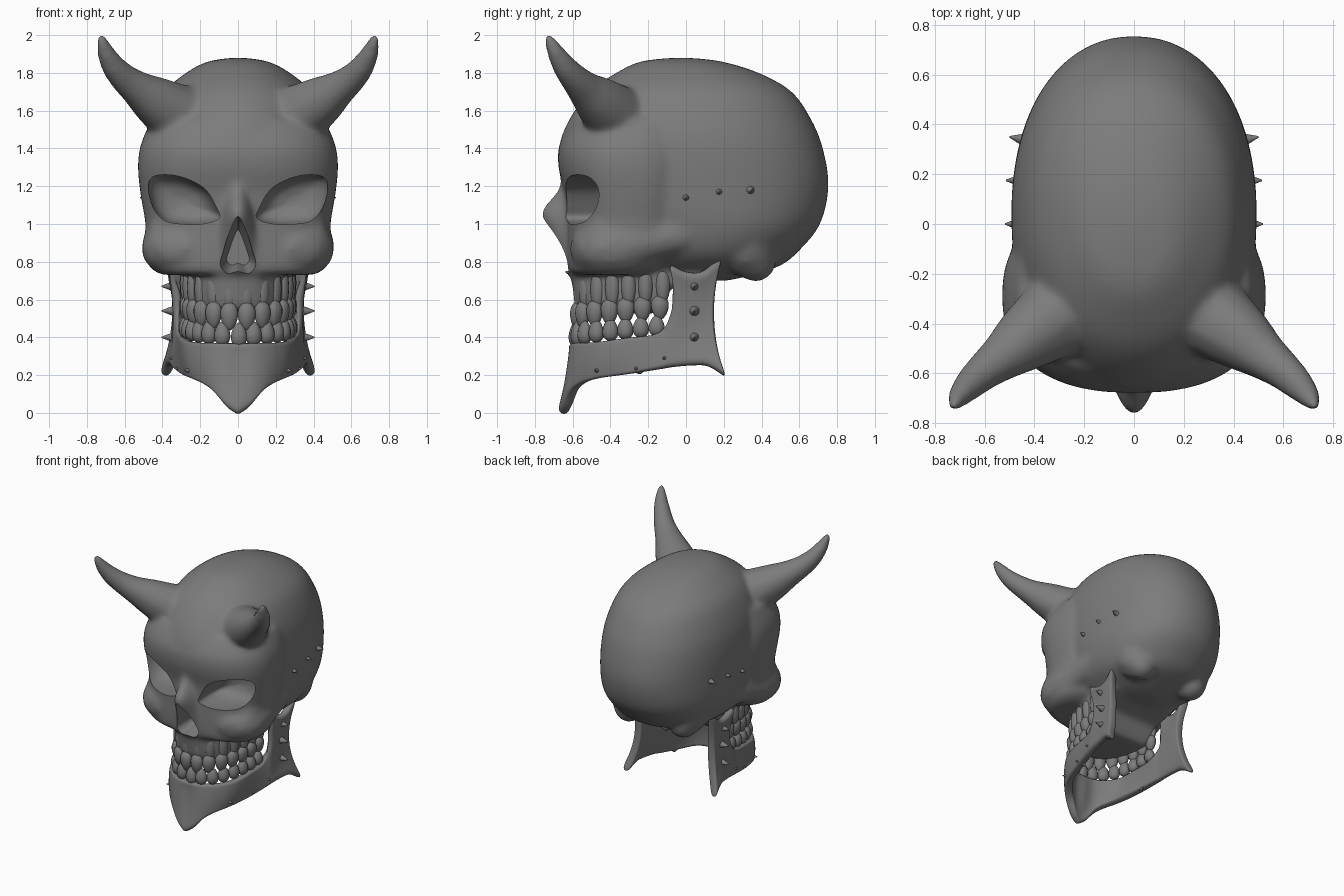
import bpy, bmesh, math
from mathutils import Vector, Matrix

if "Cube" in bpy.data.objects:
    bpy.data.objects.remove(bpy.data.objects["Cube"])

bone = bpy.data.materials.new("dark_bone")
bone.diffuse_color = (.2, .2, .2, 1)
bone.use_nodes = True
bone.node_tree.nodes["Principled BSDF"].inputs["Base Color"].default_value = bone.diffuse_color


def spline(rows, n, closed=False):
    """Catmull-Rom interpolation through tuples of numbers."""
    k, out = len(rows), []
    get = (lambda i: rows[i % k]) if closed else (lambda i: rows[max(0, min(k - 1, i))])
    for i in range(k if closed else k - 1):
        for j in range(n):
            t = j / n
            out.append(tuple(0.5 * (2*b + (c-a)*t + (2*a-5*b+4*c-d)*t*t + (3*b-a-3*c+d)*t**3)
                             for a, b, c, d in zip(get(i-1), get(i), get(i+1), get(i+2))))
    return out if closed else out + [tuple(rows[-1])]


def loft(bm, rings):
    vs = [[bm.verts.new(p) for p in r] for r in rings]
    m = len(vs[0])
    for a, b in zip(vs, vs[1:]):
        for i in range(m):
            bm.faces.new((a[i], a[(i+1) % m], b[(i+1) % m], b[i]))
    bm.faces.new(vs[0])
    bm.faces.new(vs[-1])


def power(v, e):
    return math.copysign(abs(v) ** (2 / e), v)


def oval(z, yf, yb, w, e=2.4, n=64):
    c, h = (yf + yb) / 2, (yb - yf) / 2
    return [(w * power(math.cos(a), e), c + h * power(math.sin(a), e), z)
            for a in (2 * math.pi * i / n for i in range(n))]


def arch(z, yf, yb, w, e=2.4, n=40):
    return [(w * power(math.sin(a), e), yb - (yb - yf) * power(math.cos(a), e), z)
            for a in (math.pi * (i / n - 0.5) for i in range(n + 1))]


def chain(bm, pts, n=8):
    """Mirrored row of overlapping balls (x, y, z, radius)."""
    for x, y, z, r in spline(pts, n):
        for s in (1, -1):
            bmesh.ops.create_icosphere(bm, subdivisions=2, radius=r,
                                       matrix=Matrix.Translation((s * x, y, z)))


def make(name, bm):
    bmesh.ops.recalc_face_normals(bm, faces=bm.faces)
    me = bpy.data.meshes.new(name)
    bm.to_mesh(me)
    bm.free()
    ob = bpy.data.objects.new(name, me)
    bpy.context.collection.objects.link(ob)
    return ob


def finish(ob, angle=40):
    bpy.ops.object.select_all(action='DESELECT')
    ob.select_set(True)
    bpy.context.view_layer.objects.active = ob
    if ob.modifiers:
        bpy.ops.object.convert(target='MESH')
    ob.data.materials.clear()
    ob.data.materials.append(bone)
    bpy.ops.object.shade_smooth_by_angle(angle=math.radians(angle))


# Skull: braincase
bm = bmesh.new()
case = [(.70, -.28, .22, .12), (.725, -.35, .33, .24), (.78, -.40, .50, .35), (.86, -.45, .60, .43),
        (1.0, -.50, .71, .475), (1.2, -.64, .755, .49), (1.4, -.67, .725, .49), (1.55, -.62, .665, .46),
        (1.7, -.51, .56, .39), (1.8, -.37, .385, .275), (1.86, -.24, .19, .16), (1.88, -.07, .02, .03)]
loft(bm, [oval(*r, e=2.15) for r in spline(case, 5)])
# Face mass
face = [(.73, -.605, -.20, .40), (.77, -.625, -.10, .465), (.88, -.63, 0, .495), (1.0, -.63, .06, .49),
        (1.15, -.64, .08, .515), (1.3, -.675, .10, .53), (1.42, -.67, .10, .515), (1.55, -.60, .1, .46)]
loft(bm, [oval(*r) for r in spline(face, 5)])
# Upper jaw with sloping palate, and nose bone
loft(bm, [arch(*r) for r in ((.525, -.555, -.16, .25), (.565, -.585, -.13, .275), (.66, -.60, -.08, .288),
                             (.72, -.61, .1, .30), (.80, -.63, .1, .31))])
nose = [(1.25, -.65, -.45, .07), (1.16, -.695, -.45, .085), (1.06, -.77, -.45, .105),
        (.95, -.725, -.45, .135), (.84, -.68, -.45, .16), (.74, -.645, -.45, .18)]
loft(bm, [arch(*r, e=1.8) for r in spline(nose, 5)])
# Brows, cheekbones, mastoids, horns
chain(bm, [(.12, -.60, 1.20, .045), (.26, -.585, 1.295, .055), (.43, -.42, 1.30, .08)])
chain(bm, [(.28, -.495, .87, .125), (.36, -.44, .87, .14), (.385, -.33, .88, .13),
           (.38, -.18, .91, .11), (.36, 0, .95, .11)])
chain(bm, [(.36, -.42, .94, .125), (.37, -.30, .97, .12)])
chain(bm, [(.24, .31, .89, .17), (.235, .37, .80, .11)])
chain(bm, [(.30, -.365, 1.565, .175), (.42, -.45, 1.64, .14), (.515, -.525, 1.705, .103),
           (.595, -.585, 1.765, .082), (.655, -.64, 1.83, .068), (.70, -.69, 1.91, .05),
           (.723, -.727, 1.982, .028)])
skull = make("skull", bm)

# Cutter for eye sockets and nasal opening
bm = bmesh.new()
eye = spline([(.10, 1.03), (.115, 1.09), (.17, 1.18), (.26, 1.235), (.36, 1.26), (.45, 1.25),
              (.475, 1.19), (.45, 1.09), (.39, 1.02), (.30, 1.0), (.19, 1.0)], 4, True)
depth = [(-1.0, 1)] + spline([(-.46, 1), (-.40, .87), (-.36, .6), (-.34, .2)], 4)
for s in (1, -1):
    loft(bm, [[(s * (.29 + (x - .29) * k), y, 1.12 + (z - 1.12) * k) for x, z in eye] for y, k in depth])
hole = spline([(0, 1.04), (.04, .97), (.075, .87), (.10, .78), (.06, .73), (0, .745),
               (-.06, .73), (-.10, .78), (-.075, .87), (-.04, .97)], 4, True)
loft(bm, [[(x * k, y, .86 + (z - .86) * k) for x, z in hole]
          for y, k in ((-1, 1), (-.66, 1), (-.57, .85), (-.48, .6))])
cutter = make("socket_cutter", bm)
cutter.hide_render = True

m = skull.modifiers.new("fuse", 'REMESH')
m.mode, m.voxel_size, m.use_smooth_shade = 'VOXEL', .014, True
m = skull.modifiers.new("soften", 'SMOOTH')
m.factor, m.iterations = .5, 26
m = skull.modifiers.new("sockets", 'BOOLEAN')
m.operation, m.solver, m.object = 'DIFFERENCE', 'EXACT', cutter
finish(skull)
bpy.data.objects.remove(cutter)

# Lower jaw: columns of top, middle and bottom points from chin to rear corner
cols = [(0, -.59, .37, 0, -.60, .22, 0, -.655, -.01),
        (.09, -.58, .37, .085, -.60, .23, .06, -.63, .03),
        (.18, -.52, .37, .17, -.55, .26, .13, -.585, .125),
        (.25, -.43, .38, .25, -.45, .28, .22, -.48, .18),
        (.28, -.30, .40, .285, -.30, .30, .28, -.30, .205),
        (.295, -.12, .43, .31, -.13, .34, .32, -.14, .23),
        (.315, -.04, .60, .315, -.07, .42, .335, -.08, .24),
        (.34, -.09, .78, .315, -.005, .5, .345, -.03, .245),
        (.345, -.01, .75, .315, .04, .5, .355, .04, .25),
        (.35, .09, .75, .315, .09, .5, .37, .12, .245),
        (.355, .195, .845, .32, .148, .5, .395, .215, .185)]
half = spline(cols, 3)
full = [tuple(v if i % 3 else -v for i, v in enumerate(c)) for c in half[:0:-1]] + half
bm = bmesh.new()
grid = []
for c in full:
    a, b, d = Vector(c[:3]), Vector(c[3:6]), Vector(c[6:])
    grid.append([bm.verts.new(a*(1-t)*(1-2*t) + b*4*t*(1-t) + d*t*(2*t-1)) for t in (i / 8 for i in range(9))])
for p, q in zip(grid, grid[1:]):
    for i in range(8):
        bm.faces.new((p[i], q[i], q[i+1], p[i+1]))
jaw = make("lower_jaw", bm)
m = jaw.modifiers.new("thickness", 'SOLIDIFY')
m.thickness, m.offset = .06, 0
jaw.modifiers.new("round", 'SUBSURF').levels = 2
finish(jaw, 60)


# Teeth, spaced evenly along the arch
def along(s, yf, w):
    pts = [Vector(p) for p in arch(0, yf, -.13, w, n=400)[200:]]
    for a, b in zip(pts, pts[1:]):
        s -= (b - a).length
        if s <= 0:
            break
    d = b - a
    return b, math.atan2(d.y, d.x)


def tooth(bm, p, ang, size, taper):
    vs = bmesh.ops.create_uvsphere(bm, u_segments=14, v_segments=10, radius=1)['verts']
    rot = Matrix.Rotation(ang, 3, 'Z')
    for v in vs:
        k = 1 + taper * v.co.z
        v.co = p + rot @ Vector((v.co.x * size[0] * k, v.co.y * size[1] * k, v.co.z * size[2]))


def row(name, offset, count, pitch, yf, w, z, h, taper, root):
    bm = bmesh.new()
    for i in range(count):
        p, ang = along(max((i + offset) * pitch, 1e-4), yf, w)
        back = i / count
        for s in ((1, -1) if i + offset else (1,)):
            q = Vector((s * p.x, p.y, z + .055 * back))
            tooth(bm, q, s * ang, (pitch * .52, .036, h - .012 * back), taper)
            if root:
                tooth(bm, q + Vector((0, .016, .13)), s * ang, (.040, .034, .11), 0)
    finish(make(name, bm), 60)


row("upper_teeth", .5, 7, .09, -.58, .275, .51, .075, .22, True)
row("lower_teeth", 0, 8, .082, -.585, .28, .412, .066, -.2, False)

# Small spikes on temples and jaw (tip position, direction)
bm = bmesh.new()
side, fwd = (1, 0, 0), (1, -.35, 0)
for tip, d in (((.518, 0, 1.14), side), ((.514, .175, 1.17), side), ((.50, .35, 1.18), (1, .2, 0)),
               ((.405, .045, .67), side), ((.405, .045, .54), side), ((.405, .045, .40), side),
               ((.285, -.48, .225), fwd), ((.335, -.27, .235), fwd), ((.365, -.12, .29), fwd)):
    for s in (1, -1):
        v = Vector((s * d[0], d[1], d[2])).normalized()
        c = Vector((s * tip[0], tip[1], tip[2])) - v * .035
        bmesh.ops.create_cone(bm, cap_ends=True, segments=12, radius1=.03, radius2=.003, depth=.07,
                              matrix=Matrix.Translation(c) @ v.to_track_quat('Z', 'Y').to_matrix().to_4x4())
finish(make("spikes", bm), 40)
